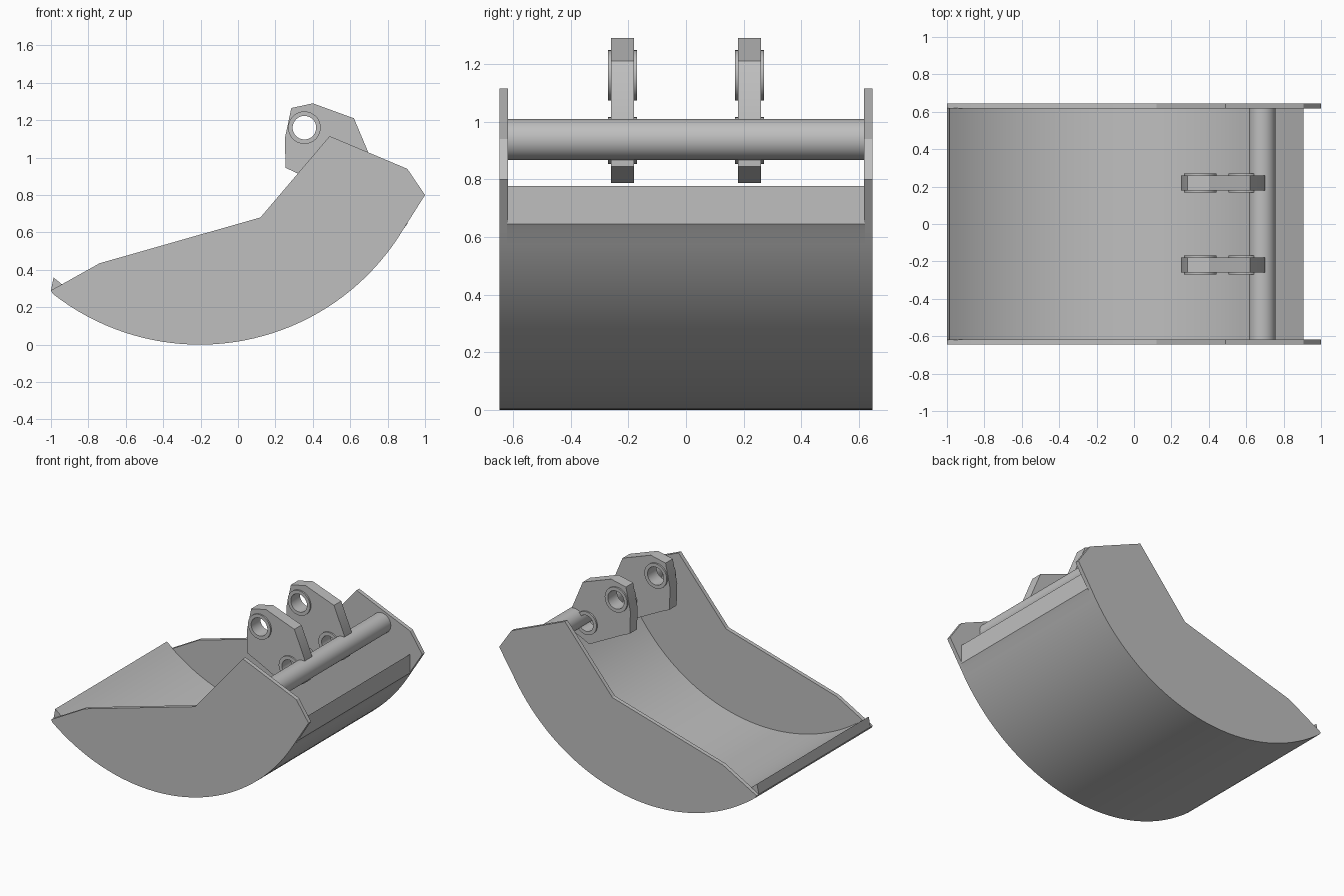
import bpy, bmesh
from math import sin, cos, pi, radians

cube = bpy.data.objects.get("Cube")
if cube:
    bpy.data.objects.remove(cube, do_unlink=True)

steel = bpy.data.materials.new("plain_grey_steel")
GREY = (0.52, 0.52, 0.52, 1)
steel.use_nodes = True
steel.diffuse_color = GREY
steel.node_tree.nodes["Principled BSDF"].inputs["Base Color"].default_value = GREY


def circle(cx, cz, r, n=40):
    return [(cx + r * cos(2 * pi * i / n), cz + r * sin(2 * pi * i / n)) for i in range(n)]


def arc(r, start, end, n=40):
    """Points on the sweep of the bucket floor; angles measured from straight down."""
    steps = [radians(start + (end - start) * i / n) for i in range(n + 1)]
    return [(-0.205 + r * sin(a), 1.27 - r * cos(a)) for a in steps]


def plate(name, loops, y, half):
    """Extrude an x-z outline (further loops are holes) along y."""
    curve = bpy.data.curves.new(name, 'CURVE')
    curve.dimensions = '2D'
    curve.fill_mode = 'BOTH'
    curve.extrude = half
    for loop in loops:
        spline = curve.splines.new('POLY')
        spline.points.add(len(loop) - 1)
        for point, (px, pz) in zip(spline.points, loop):
            point.co = (px, pz, 0, 1)
        spline.use_cyclic_u = True
    ob = bpy.data.objects.new(name, curve)
    bpy.context.collection.objects.link(ob)
    ob.location.y = y
    ob.rotation_euler.x = pi / 2
    bpy.ops.object.select_all(action='DESELECT')
    ob.select_set(True)
    bpy.context.view_layer.objects.active = ob
    bpy.ops.object.convert(target='MESH')
    ob = bpy.context.view_layer.objects.active
    bm = bmesh.new()
    bm.from_mesh(ob.data)
    bmesh.ops.remove_doubles(bm, verts=bm.verts, dist=0.0002)
    bmesh.ops.recalc_face_normals(bm, faces=bm.faces)
    bm.to_mesh(ob.data)
    bm.free()
    ob.data.materials.clear()
    ob.data.materials.append(steel)
    bpy.ops.object.shade_smooth_by_angle(angle=radians(30))
    return ob


# Curved bucket floor, cut upright at the rear
outer = arc(1.27, -38.2, 59.2)
inner = arc(1.20, -40.6, 59.2)
plate("bucket_floor",
      [[(-1, 0.29)] + outer + [(0.905, 0.645), (0.905, 0.777)] + inner[::-1]], 0, 0.62)

# Side walls, lifting brackets and their bushings, mirrored across y
wall = [(-1, 0.29)] + outer + [(1, 0.80), (0.905, 0.94), (0.49, 1.115),
                               (0.12, 0.68), (-0.74, 0.435)]
bracket = [(0.285, 1.265), (0.25, 1.10), (0.255, 0.945), (0.32, 0.915), (0.57, 0.787),
           (0.69, 0.845), (0.70, 1.02), (0.62, 1.21), (0.40, 1.29)]
upper, lower = (0.355, 1.16), (0.587, 0.934)
for side, s in (("left", 1), ("right", -1)):
    wall_name = "back" if s > 0 else "front"
    plate(wall_name + "_side_wall", [wall], s * 0.631, 0.0145)
    plate(wall_name + "_bracket",
          [bracket, circle(*upper, 0.063), circle(*lower, 0.056)], s * 0.22, 0.04)
    plate(wall_name + "_upper_bushing",
          [circle(*upper, 0.087), circle(*upper, 0.063)], s * 0.22, 0.051)
    plate(wall_name + "_lower_bushing",
          [circle(*lower, 0.081), circle(*lower, 0.056)], s * 0.22, 0.051)

# Cross tube between the side walls
plate("cross_tube", [circle(0.685, 0.938, 0.071)], 0, 0.62)
